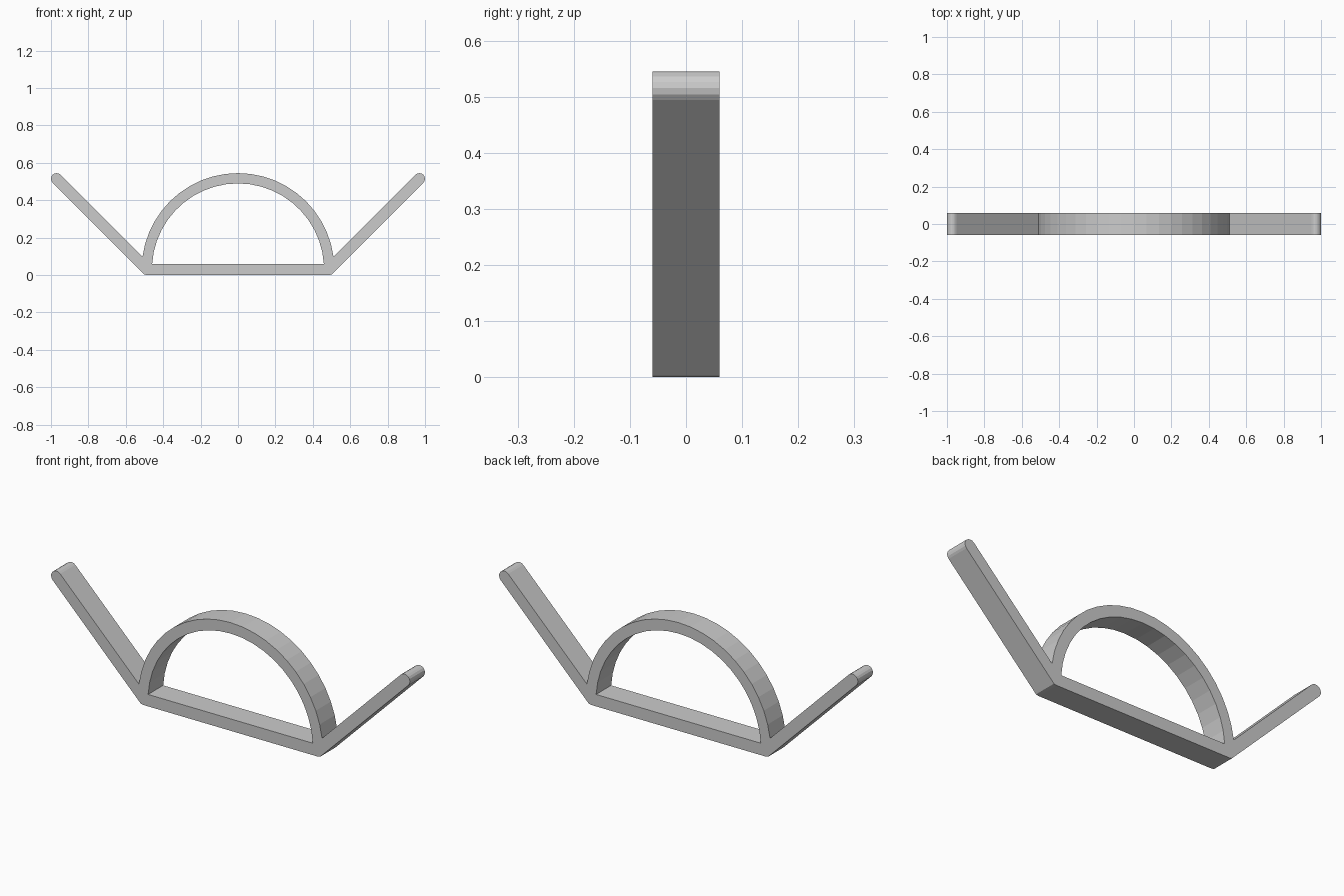
import bpy, bmesh
from math import sin, cos, pi, radians, asin

cube = bpy.data.objects.get("Cube")
if cube:
    bpy.data.objects.remove(cube, do_unlink=True)

DEPTH = 0.12
ARCH_Z, R_OUT, R_IN = 0.03, 0.515, 0.46      # arch centre height and radii
BASE_TOP = 0.06
TIP_X, TIP_Z, TIP_R = 0.97, 0.515, 0.03      # rounded arm tip


def arc(cx, cz, r, start, end, steps):
    """Points along an arc in the x-z plane."""
    return [(cx + r * cos(start + (end - start) * i / steps),
             cz + r * sin(start + (end - start) * i / steps))
            for i in range(steps + 1)]


def mirrored(points):
    return [(-x, z) for x, z in reversed(points)]


# Outer outline: base corner, rounded arm tip, arch, then the mirrored side
crotch = radians(7.64)
arm = [(0.485, 0.0), (0.5, 0.003)] + arc(TIP_X, TIP_Z, TIP_R, -pi / 4, 3 * pi / 4, 8)
arch = arc(0, ARCH_Z, R_OUT, crotch, pi - crotch, 22)
outline = arm + arch + mirrored(arm)

# Opening between the arch and the base bar
low = asin((BASE_TOP - ARCH_Z) / R_IN)
opening = arc(0, ARCH_Z, R_IN, low, pi - low, 22)

# Fill the profile and extrude it through the depth
bm = bmesh.new()
for loop in (outline, opening):
    verts = [bm.verts.new((x, -DEPTH / 2, z)) for x, z in loop]
    for i, v in enumerate(verts):
        bm.edges.new((v, verts[(i + 1) % len(verts)]))
bmesh.ops.triangle_fill(bm, edges=bm.edges[:], use_beauty=True, normal=(0, -1, 0))
result = bmesh.ops.extrude_face_region(bm, geom=bm.faces[:], use_keep_orig=True)
moved = [g for g in result["geom"] if isinstance(g, bmesh.types.BMVert)]
bmesh.ops.translate(bm, verts=moved, vec=(0, DEPTH, 0))
bmesh.ops.recalc_face_normals(bm, faces=bm.faces[:])

mesh = bpy.data.meshes.new("arched_bracket")
bm.to_mesh(mesh)
bm.free()
bracket = bpy.data.objects.new("arched_bracket", mesh)
bpy.context.collection.objects.link(bracket)

# Plain light grey
grey = bpy.data.materials.new("light_grey")
grey.use_nodes = True
colour = (0.6, 0.6, 0.6, 1)
grey.diffuse_color = colour
grey.node_tree.nodes["Principled BSDF"].inputs["Base Color"].default_value = colour
mesh.materials.append(grey)
